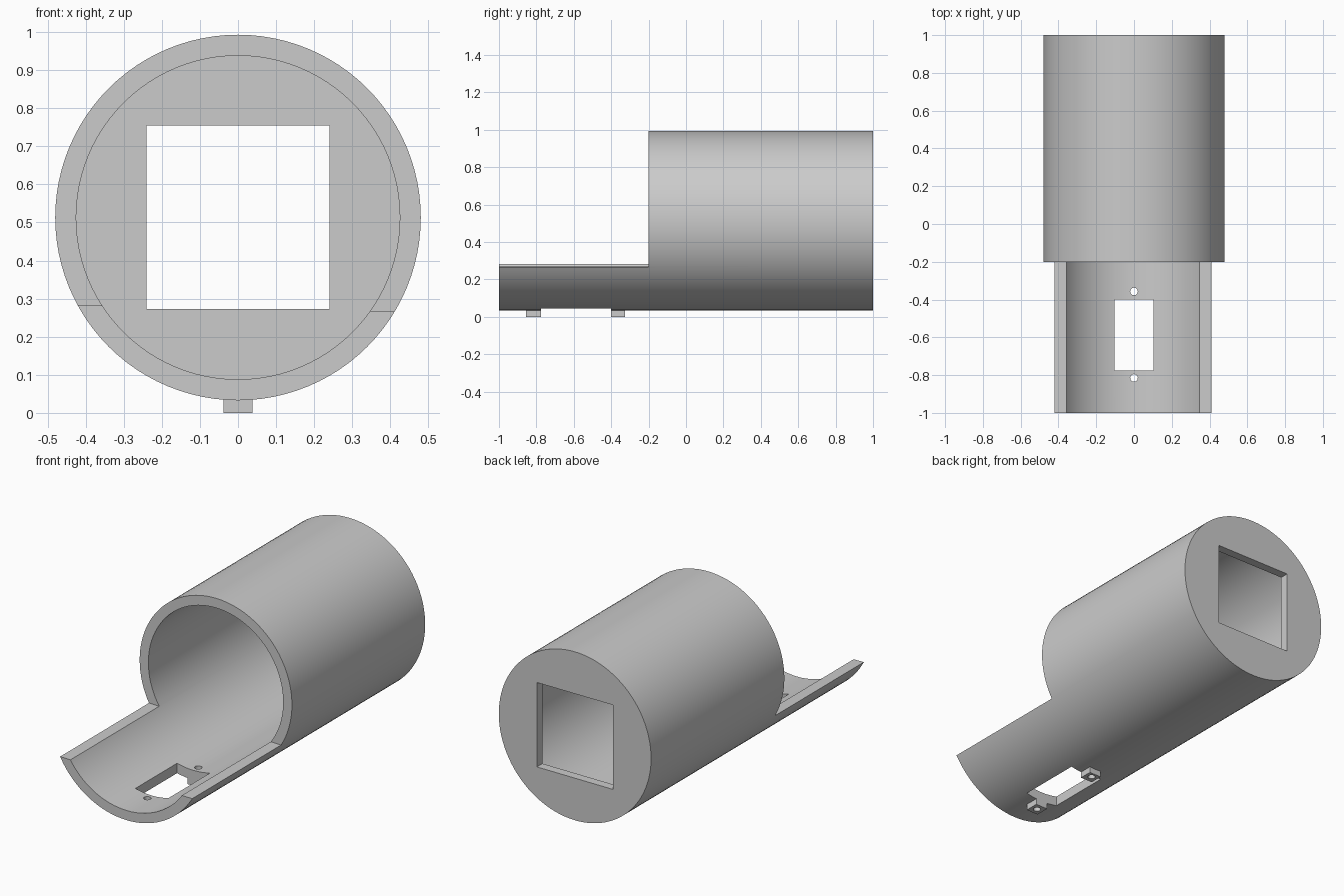
import bpy
import math

cube = bpy.data.objects.get("Cube")
if cube:
    bpy.data.objects.remove(cube, do_unlink=True)

AXIS_Z = 0.513          # height of the tube axis
OUTER, INNER = 0.48, 0.425
SIDES = 96
HOLES_Y = (-0.815, -0.357)

grey = bpy.data.materials.new("plain grey")
grey.use_nodes = True
colour = (0.6, 0.6, 0.6, 1)
grey.diffuse_color = colour
grey.node_tree.nodes["Principled BSDF"].inputs["Base Color"].default_value = colour


def box(name, x, y, z):
    """Box spanning the given (low, high) pairs."""
    spans = (x, y, z)
    bpy.ops.mesh.primitive_cube_add(size=1, location=[(a + b) / 2 for a, b in spans])
    obj = bpy.context.object
    obj.name = name
    obj.scale = [b - a for a, b in spans]
    bpy.ops.object.transform_apply(location=False, rotation=False, scale=True)
    return obj


def tube(name, radius, y):
    """Solid cylinder lying along y on the tube axis."""
    bpy.ops.mesh.primitive_cylinder_add(
        vertices=SIDES, radius=radius, depth=y[1] - y[0],
        location=(0, (y[0] + y[1]) / 2, AXIS_Z), rotation=(math.pi / 2, 0, 0))
    bpy.context.object.name = name
    return bpy.context.object


def pin(name, y):
    """Upright cutter for a screw hole."""
    bpy.ops.mesh.primitive_cylinder_add(vertices=24, radius=0.02, depth=0.4, location=(0, y, 0.05))
    bpy.context.object.name = name
    return bpy.context.object


def combine(target, other, operation):
    """Apply a boolean and remove the helper."""
    other.hide_render = True
    mod = target.modifiers.new(operation.lower(), "BOOLEAN")
    mod.operation, mod.solver, mod.object = operation, "EXACT", other
    bpy.ops.object.select_all(action="DESELECT")
    bpy.context.view_layer.objects.active = target
    target.select_set(True)
    bpy.ops.object.modifier_apply(modifier=mod.name)
    bpy.data.objects.remove(other, do_unlink=True)


# Round housing with two screw tabs under the tray
housing = tube("housing", OUTER, (-1, 1))
for y in ((-0.855, -0.775), (-0.4, -0.325)):
    combine(housing, box("screw_tab", (-0.038, 0.038), y, (0, 0.06)), "UNION")

# Hollow bore, leaving an end wall at the back
combine(housing, tube("bore_cutter", INNER, (-1.2, 0.95)), "DIFFERENCE")

# Front half opened into a shallow tray, its rim slightly tilted
tray_cut = box("tray_cutter", (-1, 1), (-1.2, -0.2), (0.2745, 1.4745))
tilt = 0.0205
tray_cut.rotation_euler.y = tilt
tray_cut.location.x = 0.6 * math.sin(tilt)
combine(housing, tray_cut, "DIFFERENCE")

# Square window in the end wall, slot and screw holes in the tray
combine(housing, box("window_cutter", (-0.24, 0.24), (0.8, 1.2), (0.273, 0.754)), "DIFFERENCE")
combine(housing, box("slot_cutter", (-0.104, 0.104), (-0.775, -0.4), (-0.1, 0.2)), "DIFFERENCE")
for y in HOLES_Y:
    combine(housing, pin("hole_cutter", y), "DIFFERENCE")

housing.data.materials.clear()
housing.data.materials.append(grey)
for face in housing.data.polygons:
    face.material_index = 0
bpy.ops.object.shade_smooth_by_angle(angle=math.radians(30))
